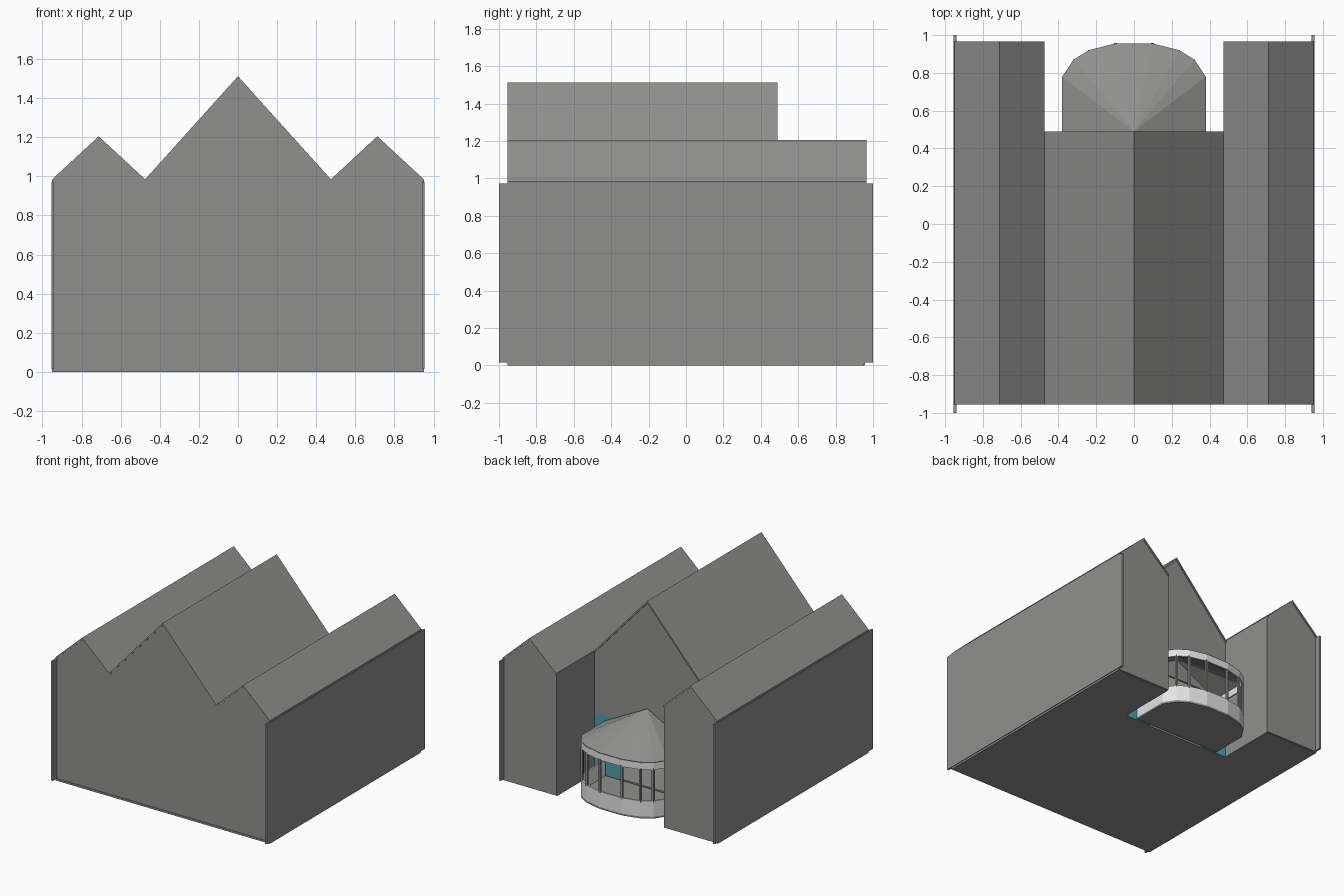
import bpy, bmesh
from mathutils import Vector

cube = bpy.data.objects.get("Cube")
if cube:
    bpy.data.objects.remove(cube, do_unlink=True)


def material(name, rgb):
    m = bpy.data.materials.new(name)
    m.use_nodes = True
    m.diffuse_color = (*rgb, 1)
    m.node_tree.nodes["Principled BSDF"].inputs["Base Color"].default_value = (*rgb, 1)
    return m


GREY = material("wall_grey", (0.28, 0.28, 0.275))
WHITE = material("trim_white", (0.78, 0.78, 0.78))
TEAL = material("glass_teal", (0.07, 0.36, 0.42))


def finish(name, bm, mat):
    bmesh.ops.recalc_face_normals(bm, faces=bm.faces)
    mesh = bpy.data.meshes.new(name)
    bm.to_mesh(mesh)
    bm.free()
    mesh.materials.append(mat)
    ob = bpy.data.objects.new(name, mesh)
    bpy.context.collection.objects.link(ob)
    return ob


def extrude(name, points, step, mat):
    """Extrude a flat outline along a vector."""
    bm = bmesh.new()
    face = bm.faces.new([bm.verts.new(p) for p in points])
    out = bmesh.ops.extrude_face_region(bm, geom=[face])
    verts = [g for g in out["geom"] if isinstance(g, bmesh.types.BMVert)]
    bmesh.ops.translate(bm, verts=verts, vec=Vector(step))
    return finish(name, bm, mat)


def along_y(name, profile, y0, y1, mat=GREY):
    return extrude(name, [(x, y0, z) for x, z in profile], (0, y1 - y0, 0), mat)


def along_z(name, plan, z0, z1, mat=GREY):
    return extrude(name, [(x, y, z0) for x, y in plan], (0, 0, z1 - z0), mat)


def box(name, x0, x1, y0, y1, z0, z1, mat=GREY):
    return along_z(name, [(x0, y0), (x1, y0), (x1, y1), (x0, y1)], z0, z1, mat)


def roof(name, x0, xm, x1, eave, ridge, y0, y1):
    t = 0.018
    along_y(name, [(x0, eave), (xm, ridge), (x1, eave),
                   (x1, eave - t), (xm, ridge - t), (x0, eave - t)], y0, y1)


# Main dimensions
W, V, M = 0.95, 0.475, 0.7125
EAVE, LOW, HIGH = 0.985, 1.205, 1.512
FRONT, HALL, BACK = -0.955, 0.49, 0.965
D = 0.012

# Conservatory plan, from the left hall corner round to the right
half = [(0.38, HALL), (0.38, 0.78), (0.32, 0.87), (0.24, 0.92), (0.1, 0.955)]
arc = half + [(-x, y) for x, y in reversed(half)]

# Floors
along_z("floor", [(-W, FRONT), (W, FRONT), (W, 0.95), (V, 0.95), (V, HALL - 0.02),
                  (-V, HALL - 0.02), (-V, 0.95), (-W, 0.95)], 0, 0.015)
along_z("conservatory_floor", arc, 0, 0.015)

# Front wall with three gables
along_y("front_wall", [(-W, 0.005), (W, 0.005), (W, EAVE - D), (M, LOW - D), (V, EAVE - D),
                       (0, HIGH - D), (-V, EAVE - D), (-M, LOW - D), (-W, EAVE - D)],
        -0.95, -0.935)

# Hall roof and rear gable above the glazing
roof("hall_roof", -V, 0, V, EAVE, HIGH, FRONT, HALL)
along_y("hall_rear_gable", [(-V, 0.49), (V, 0.49), (V, EAVE - D), (0, HIGH - D),
                            (-V, EAVE - D)], 0.465, 0.48)

# Wings, mirrored
for side, s in (("left", 1), ("right", -1)):
    roof(side + "_wing_roof", s * V, s * M, s * W, EAVE, LOW, FRONT, BACK)
    along_y(side + "_wing_rear_wall",
            [(s * V, 0.005), (s * W, 0.005), (s * W, EAVE - D), (s * M, LOW - D),
             (s * V, EAVE - D)], 0.943, 0.958)
    box(side + "_wing_inner_wall", s * V, s * (V + 0.015), -0.935, 0.955, 0.005, 0.975)
    box(side + "_outer_wall", s * 0.94, s * 0.955, -1, 1, 0.015, 0.972)
    box(side + "_rear_glazing", s * 0.25, s * V, 0.47, 0.478, 0.0, 0.49, TEAL)
    box(side + "_door_post", s * 0.24, s * 0.255, 0.465, 0.482, 0.015, 0.49)


# Conservatory low wall and fascia bands
def band(name, z0, z1):
    inner = [(x * 0.97, y if y == HALL else y - 0.012) for x, y in arc]
    along_z(name, arc + inner[::-1], z0, z1, WHITE)


band("conservatory_low_wall", 0.015, 0.14)
band("conservatory_fascia", 0.39, 0.445)

# Slender posts at the conservatory corners
for i, (x, y) in enumerate(arc):
    cx, cy, r = x * 0.985, y - 0.006, 0.008
    if y == HALL:
        cy = y
    box(f"conservatory_post_{i + 1}", cx - r, cx + r, cy - r, cy + r, 0.13, 0.4)

# Fan-shaped conservatory roof
bm = bmesh.new()
apex = bm.verts.new((0, HALL, 0.65))
rim = [bm.verts.new((x, y, 0.45)) for x, y in arc]
for a, b in zip(rim, rim[1:]):
    bm.faces.new((apex, a, b))
conservatory_roof = finish("conservatory_roof", bm, GREY)
shell = conservatory_roof.modifiers.new("thickness", "SOLIDIFY")
shell.thickness = 0.008
